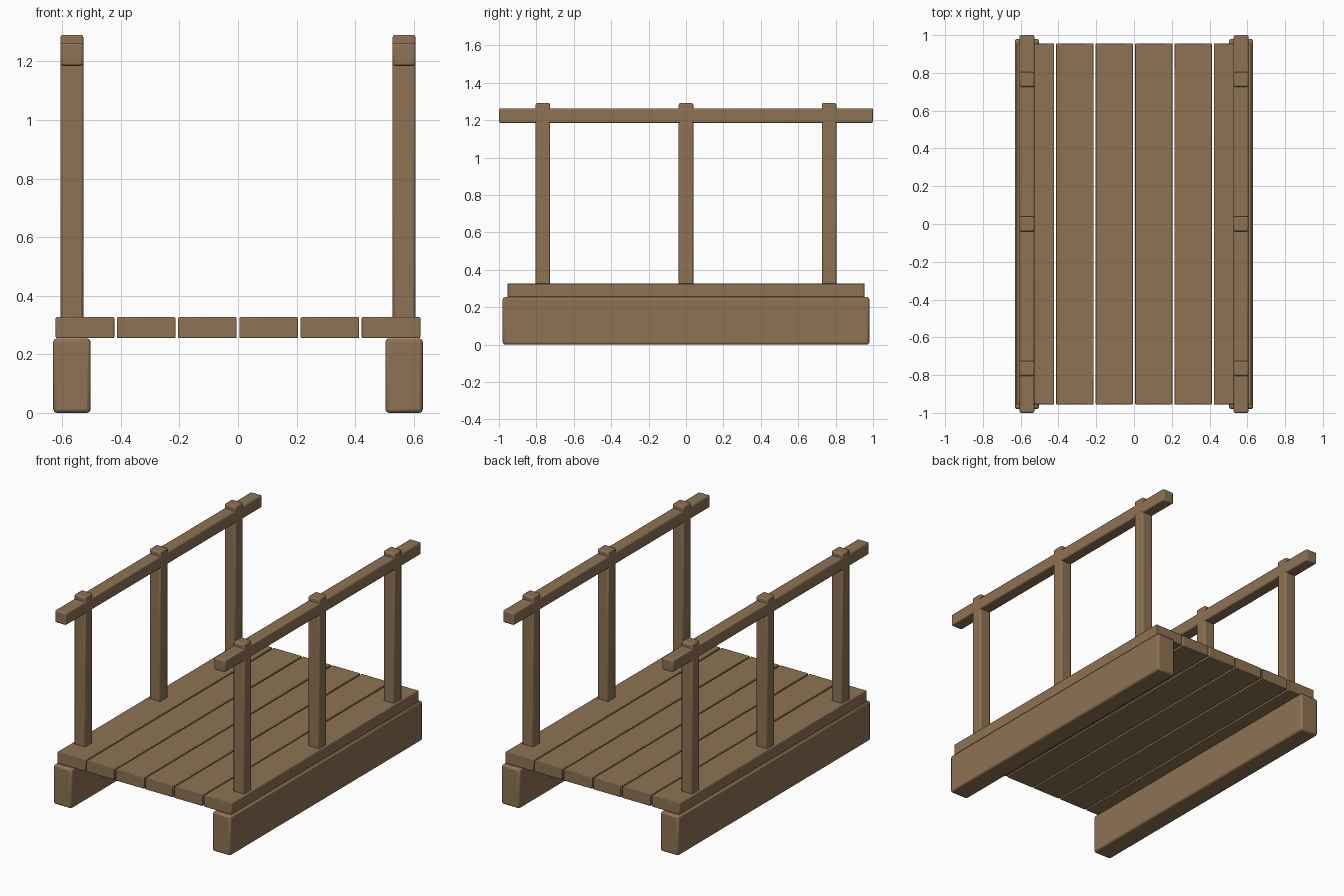
import bpy

if "Cube" in bpy.data.objects:
    bpy.data.objects.remove(bpy.data.objects["Cube"])

wood = bpy.data.materials.new("wood")
wood.diffuse_color = (0.27, 0.17, 0.088, 1)
wood.use_nodes = True
wood.node_tree.nodes["Principled BSDF"].inputs["Base Color"].default_value = wood.diffuse_color


def box(name, x, y, z, bevel):
    """Bevelled timber spanning the (min, max) ranges x, y, z."""
    bpy.ops.mesh.primitive_cube_add(size=1, location=[(a + b) / 2 for a, b in (x, y, z)])
    o = bpy.context.object
    o.name = name
    o.scale = [b - a for a, b in (x, y, z)]
    bpy.ops.object.transform_apply(location=False, rotation=False, scale=True)
    m = o.modifiers.new("bevel", 'BEVEL')
    m.width = bevel
    m.segments = 2
    o.data.materials.append(wood)
    bpy.ops.object.shade_smooth_by_angle()
    return o


# Deck planks running along the bridge
for i in range(6):
    c = (i - 2.5) * 0.209
    box(f"deck_plank_{i + 1}", (c - 0.1, c + 0.1), (-0.955, 0.955), (0.255, 0.327), 0.004)

for side, s in (("left", -1), ("right", 1)):
    # Support beam under the deck edge
    c = s * 0.567
    box(f"{side}_beam", (c - 0.064, c + 0.064), (-0.98, 0.98), (0.0, 0.254), 0.012)
    # Handrail
    box(f"{side}_handrail", (c - 0.0395, c + 0.0395), (-1, 1), (1.185, 1.263), 0.008)
    # Posts rising through the handrail
    for n, y in (("front", -0.765), ("middle", 0), ("back", 0.765)):
        box(f"{side}_{n}_post", (c - 0.039, c + 0.039), (y - 0.039, y + 0.039),
            (0.315, 1.291), 0.008)
